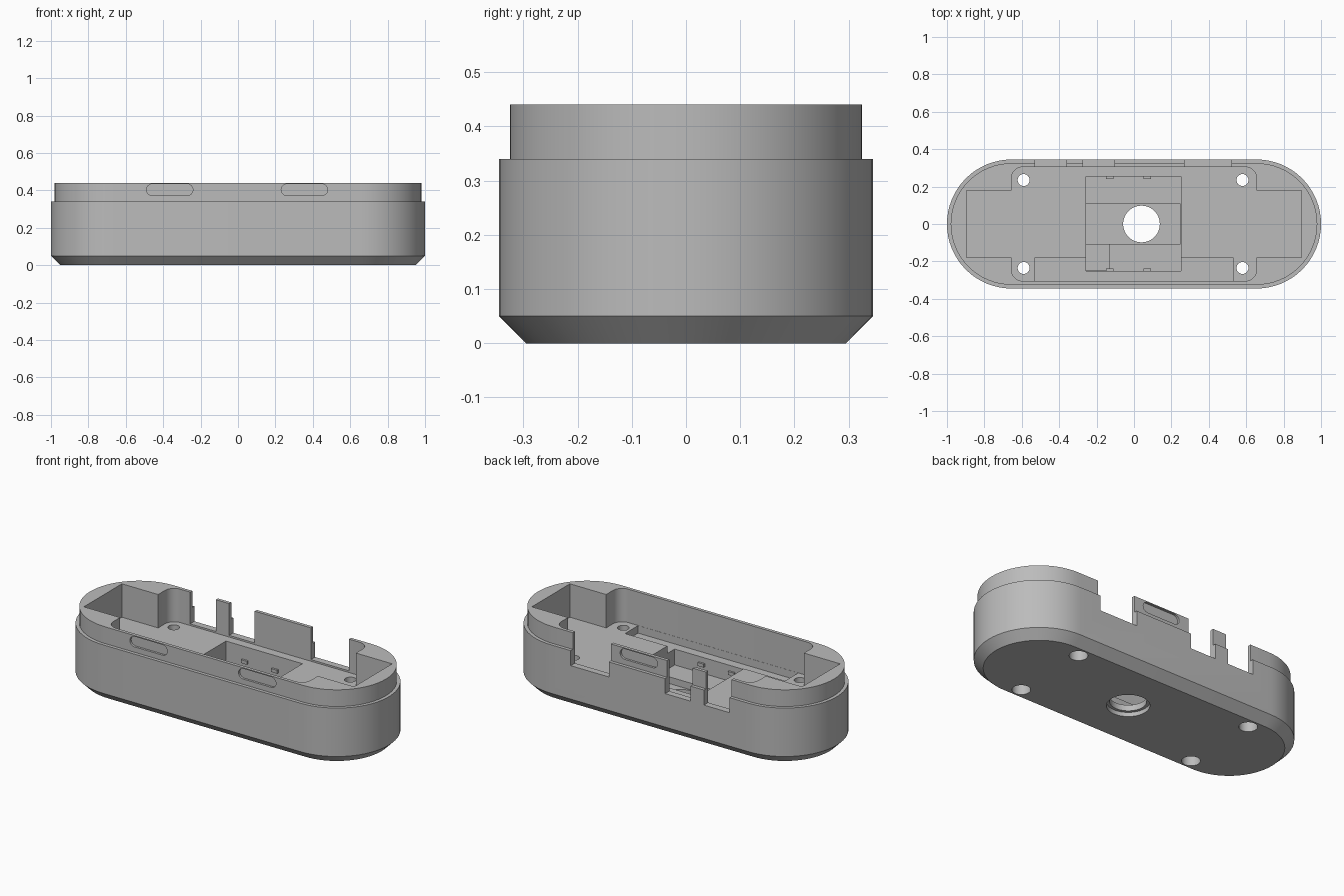
import bpy, bmesh
from math import pi, cos, sin
from mathutils import Matrix

cube = bpy.data.objects.get("Cube")
if cube:
    bpy.data.objects.remove(cube, do_unlink=True)

grey = bpy.data.materials.new("grey_plastic")
grey.use_nodes = True
GREY = (0.5, 0.5, 0.5, 1)
grey.diffuse_color = GREY
grey.node_tree.nodes["Principled BSDF"].inputs["Base Color"].default_value = GREY


def stadium(half, r, cx=0, cy=0, n=32):
    """Pill outline; half is half the straight length (0 gives a circle)."""
    pts = []
    for side in (1, -1):
        for i in range(n + 1):
            if half == 0 and i == n:
                continue
            a = -pi / 2 + pi * i / n
            pts.append((cx + side * (half + r * cos(a)), cy + side * r * sin(a)))
    return pts


def rect(x0, x1, y0, y1):
    return [(x0, y0), (x1, y0), (x1, y1), (x0, y1)]


def loft(name, sections, upright=False):
    """Solid through stacked outlines [(outline, z), ...]; upright runs it along -y."""
    bm = bmesh.new()
    rings = [[bm.verts.new((x, y, z)) for x, y in pts] for pts, z in sections]
    bm.faces.new(rings[0])
    bm.faces.new(rings[-1])
    for a, b in zip(rings, rings[1:]):
        for i in range(len(a)):
            j = (i + 1) % len(a)
            bm.faces.new((a[i], a[j], b[j], b[i]))
    if upright:
        bm.transform(Matrix.Rotation(pi / 2, 4, "X"))
    bmesh.ops.recalc_face_normals(bm, faces=bm.faces)
    mesh = bpy.data.meshes.new(name)
    bm.to_mesh(mesh)
    bm.free()
    mesh.materials.append(grey)
    obj = bpy.data.objects.new(name, mesh)
    bpy.context.collection.objects.link(obj)
    return obj


def activate(obj):
    bpy.ops.object.select_all(action="DESELECT")
    obj.select_set(True)
    bpy.context.view_layer.objects.active = obj


def cut(target, sections, upright=False):
    cutter = loft("cutter", sections, upright)
    cutter.hide_render = True
    mod = target.modifiers.new("cut", "BOOLEAN")
    mod.operation = "DIFFERENCE"
    mod.solver = "EXACT"
    mod.object = cutter
    activate(target)
    bpy.ops.object.modifier_apply(modifier=mod.name)
    bpy.data.objects.remove(cutter, do_unlink=True)


# Pill-shaped body with bottom chamfer and stepped lip
HALF, FLOOR, TOP = 0.655, 0.24, 0.6
case = loft("case_body", [
    (stadium(HALF, 0.295), 0), (stadium(HALF, 0.345), 0.05),
    (stadium(HALF, 0.345), 0.34), (stadium(HALF, 0.325), 0.34),
    (stadium(HALF, 0.325), 0.44)])

# Main cavity: rounded centre bay with a narrower wing at each end
R = 0.06
quarter = [(0.895, 0.18), (0.655, 0.18)]
for i in range(9):
    a = pi / 2 * i / 8
    quarter.append((0.655 - R + R * cos(a), 0.305 - R + R * sin(a)))
cavity = (quarter + [(-x, y) for x, y in reversed(quarter)]
          + [(-x, -y) for x, y in quarter] + [(x, -y) for x, y in reversed(quarter)])
cut(case, [(cavity, FLOOR), (cavity, TOP)])

# Lowered strip along the front between the two screw bosses
strip = rect(-0.53, 0.53, -0.304, -0.18)
cut(case, [(strip, 0.195), (strip, 0.4)])

# Central pocket: side ledges, deeper middle and a small wire recess
for x0, x1, y0, y1, z in ((-0.257, 0.25, -0.25, 0.253, 0.1),
                          (-0.256, 0.249, -0.108, 0.108, 0.06),
                          (-0.256, -0.133, -0.249, -0.108, 0.08)):
    area = rect(x0, x1, y0, y1)
    cut(case, [(area, z), (area, 0.35)])

# Central through hole with a wider mouth underneath
cut(case, [(stadium(0, 0.115, 0.04), -0.1), (stadium(0, 0.115, 0.04), 0.025)])
cut(case, [(stadium(0, 0.098, 0.04), -0.1), (stadium(0, 0.098, 0.04), 0.2)])

# Counterbored screw holes
for x in (-0.59, 0.58):
    for y in (-0.235, 0.235):
        for r, top in ((0.05, 0.13), (0.032, 0.35)):
            hole = stadium(0, r, x, y, 16)
            cut(case, [(hole, -0.1), (hole, top)])

# Openings in the back wall
for x0, x1 in ((-0.53, -0.36), (-0.272, -0.103), (0.27, 0.522)):
    gap = rect(x0, x1, 0.28, 0.5)
    cut(case, [(gap, 0.25), (gap, TOP)])

# Shallow snap grooves on the lip
for x, near, far in ((-0.365, 0.312, 0.4), (0.355, 0.312, 0.4), (0.085, -0.4, -0.312)):
    groove = stadium(0.093, 0.031, x, 0.403, 12)
    cut(case, [(groove, near), (groove, far)], upright=True)

activate(case)
bpy.ops.object.shade_smooth_by_angle()

# Small retaining nubs on the pocket walls
for label, y0, y1 in (("front", -0.255, -0.238), ("back", 0.241, 0.258)):
    for side, x in (("right", -0.13), ("left", 0.07)):
        nub = rect(x - 0.02, x + 0.02, y0, y1)
        loft(f"{label}_{side}_nub", [(nub, 0.142), (nub, 0.162)])
